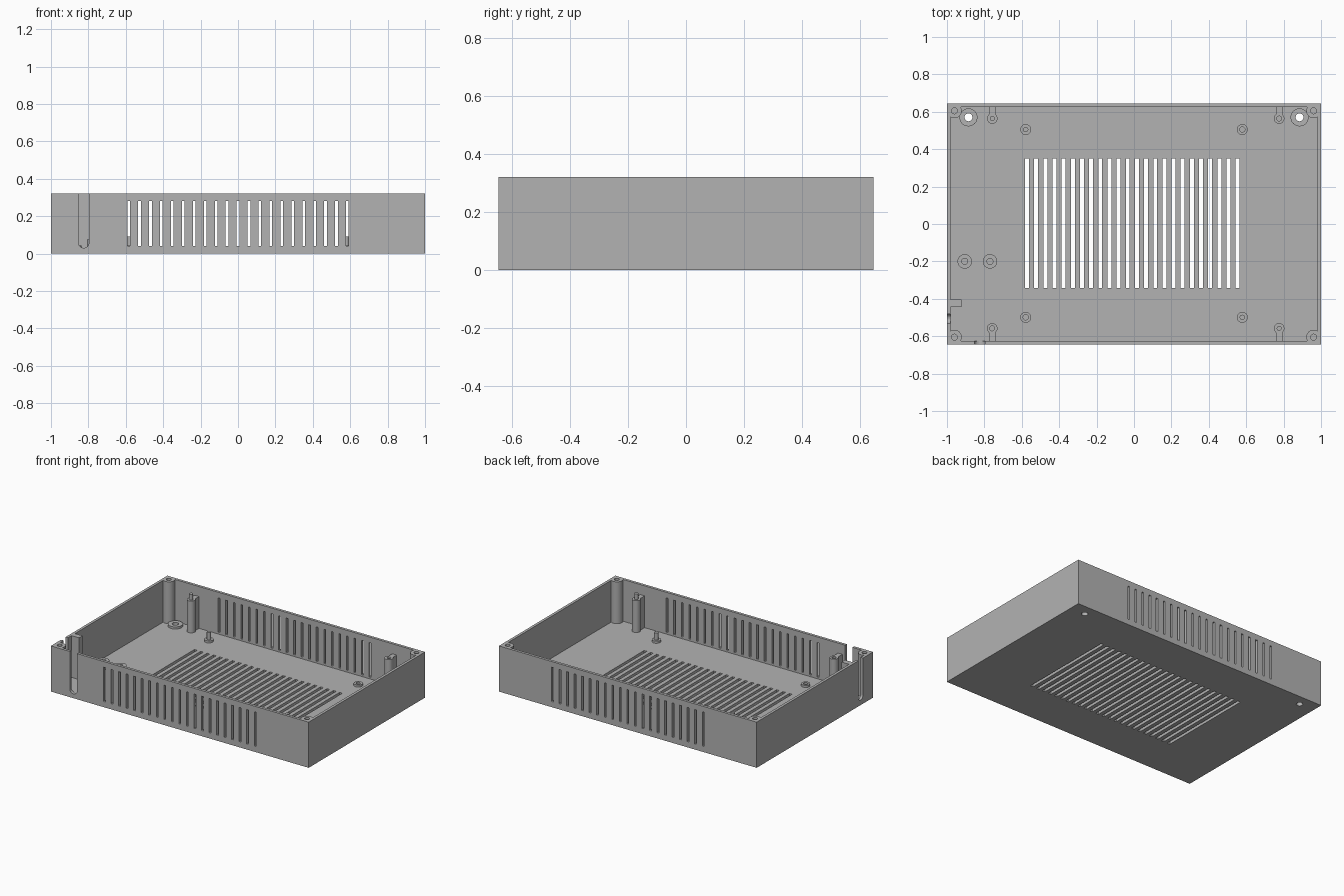
import bpy
import bmesh
from math import pi, cos, sin, radians
from mathutils import Vector, Matrix

if "Cube" in bpy.data.objects:
    bpy.data.objects.remove(bpy.data.objects["Cube"], do_unlink=True)

HX, HY, H = 1.0, 0.645, 0.32      # outer half sizes and height
WALL = FLOOR = 0.027

grey = bpy.data.materials.new("matt_grey")
grey.use_nodes = True
colour = (0.45, 0.45, 0.45, 1)
grey.diffuse_color = colour
grey.node_tree.nodes["Principled BSDF"].inputs["Base Color"].default_value = colour


def finish(name, bm, smooth=False):
    bmesh.ops.recalc_face_normals(bm, faces=bm.faces)
    mesh = bpy.data.meshes.new(name)
    bm.to_mesh(mesh)
    bm.free()
    mesh.materials.append(grey)
    obj = bpy.data.objects.new(name, mesh)
    bpy.context.collection.objects.link(obj)
    if smooth:
        bpy.ops.object.select_all(action="DESELECT")
        obj.select_set(True)
        bpy.context.view_layer.objects.active = obj
        bpy.ops.object.shade_smooth_by_angle(angle=radians(35))
    return obj


def add_box(bm, x0, x1, y0, y1, z0, z1):
    mat = Matrix.Translation(((x0 + x1) / 2, (y0 + y1) / 2, (z0 + z1) / 2))
    mat = mat @ Matrix.Diagonal((x1 - x0, y1 - y0, z1 - z0, 1))
    return bmesh.ops.create_cube(bm, size=1, matrix=mat)["verts"]


def add_prism(bm, points, push):
    face = bm.faces.new([bm.verts.new(p) for p in points])
    new = bmesh.ops.extrude_face_region(bm, geom=[face], use_keep_orig=True)["geom"]
    moved = [v for v in new if isinstance(v, bmesh.types.BMVert)]
    bmesh.ops.translate(bm, vec=push, verts=moved)


def circle(x, y, z, r, n=32):
    return [(x + r * cos(2 * pi * i / n), y + r * sin(2 * pi * i / n), z) for i in range(n)]


def u_outline(centre, half, bottom, top):
    # Flat-topped slot with a round lower end, as (across, height) pairs
    arc = [(centre + half * cos(pi + pi * i / 12), bottom + half + half * sin(pi + pi * i / 12))
           for i in range(13)]
    return arc + [(centre + half, top), (centre - half, top)]


def lathe(name, x, y, profile):
    # Turned part: profile is (radius, height) pairs
    bm = bmesh.new()
    verts = [bm.verts.new((x + r, y, z)) for r, z in profile]
    edges = [bm.edges.new(pair) for pair in zip(verts, verts[1:])]
    bmesh.ops.spin(bm, geom=verts + edges, cent=(x, y, 0), axis=(0, 0, 1),
                   angle=2 * pi, steps=32)
    bmesh.ops.remove_doubles(bm, verts=bm.verts, dist=0.0001)
    return finish(name, bm, True)


def socket(name, x, y, r, hole, top, depth):
    return lathe(name, x, y, [(r, FLOOR - 0.005), (r, top), (hole, top),
                              (hole, top - depth), (0, top - depth)])


def pegged(name, x, y, r, peg, top, tip):
    return lathe(name, x, y, [(r, FLOOR - 0.005), (r, top), (peg, top), (peg, tip), (0, tip)])


# Open tray: box with its top inset and pushed down
bm = bmesh.new()
add_box(bm, -HX, HX, -HY, HY, 0, H)
bm.normal_update()
lid = max(bm.faces, key=lambda f: f.calc_center_median().z)
bmesh.ops.inset_individual(bm, faces=[lid], thickness=WALL)
new = bmesh.ops.extrude_discrete_faces(bm, faces=[lid])["faces"]
bmesh.ops.translate(bm, vec=(0, 0, FLOOR - H), verts=new[0].verts)
tray = finish("tray", bm)

# Cutters for vents, floor slots, cable slots and screw holes
bm = bmesh.new()
for i in range(21):
    x = (i - 10) * 0.0585
    add_box(bm, x - 0.007, x + 0.007, -0.7, 0.7, 0.04, 0.28)
for i in range(24):
    x = -0.572 + i * 0.04896
    add_box(bm, x - 0.0105, x + 0.0105, -0.343, 0.35, -0.05, 0.035)
add_prism(bm, [(a, -0.7, z) for a, z in u_outline(-0.825, 0.028, 0.03, 0.4)], Vector((0, 0.1, 0)))
add_prism(bm, [(-1.05, a, z) for a, z in u_outline(-0.507, 0.025, 0.035, 0.4)], Vector((0.1, 0, 0)))
for sx in (-1, 1):
    add_prism(bm, circle(sx * 0.885, 0.57, -0.05, 0.021), Vector((0, 0, 0.085)))
    for sy in (-1, 1):
        add_prism(bm, circle(sx * 0.96, sy * 0.605, 0.12, 0.016), Vector((0, 0, 0.3)))
cutter = finish("cutter", bm)
cutter.hide_render = True
mod = tray.modifiers.new("openings", "BOOLEAN")
mod.operation = "DIFFERENCE"
mod.solver = "EXACT"
mod.object = cutter
bpy.context.view_layer.objects.active = tray
bpy.ops.object.modifier_apply(modifier=mod.name)
bpy.data.objects.remove(cutter, do_unlink=True)

for sx in (-1, 1):
    side = "left" if sx > 0 else "right"
    # Raised rings around the rear mounting holes
    lathe(f"mount_ring_{side}", sx * 0.885, 0.57,
          [(0.048, FLOOR - 0.005), (0.048, 0.042), (0.021, 0.042), (0.021, FLOOR - 0.005)])
    for sy in (-1, 1):
        tag = f"{'back' if sy > 0 else 'front'}_{side}"
        # Full-height screw posts in the corners
        socket(f"corner_post_{tag}", sx * 0.96, sy * 0.605, 0.039, 0.016, H, 0.2)
        # Tall posts and low standoffs: pegs on one diagonal, holes on the other
        px, py = sx * 0.767 + 0.009, sy * 0.561 + 0.003
        bx, by = sx * 0.579, sy * 0.502 + 0.003
        if sx != sy:
            pegged(f"tall_post_{tag}", px, py, 0.028, 0.013, 0.25, 0.29)
            pegged(f"standoff_{tag}", bx, by, 0.029, 0.014, 0.042, 0.092)
        else:
            socket(f"tall_post_{tag}", px, py, 0.028, 0.013, 0.25, 0.1)
            socket(f"standoff_{tag}", bx, by, 0.029, 0.014, 0.042, 0.014)
        # Rib tying each tall post to the wall
        bm = bmesh.new()
        y0, y1 = sorted((py + sy * 0.02, sy * (HY - WALL / 2)))
        add_box(bm, px - 0.017, px + 0.017, y0, y1, FLOOR - 0.005, 0.25)
        finish(f"post_rib_{tag}", bm)

# Pair of bosses beside the cable slots
for i, x in enumerate((-0.905, -0.77)):
    socket(f"cable_boss_{i + 1}", x, -0.2, 0.0385, 0.016, 0.075, 0.045)

# Block on the right wall
bm = bmesh.new()
add_box(bm, -0.985, -0.923, -0.443, -0.405, FLOOR - 0.005, H)
finish("wall_block", bm)
